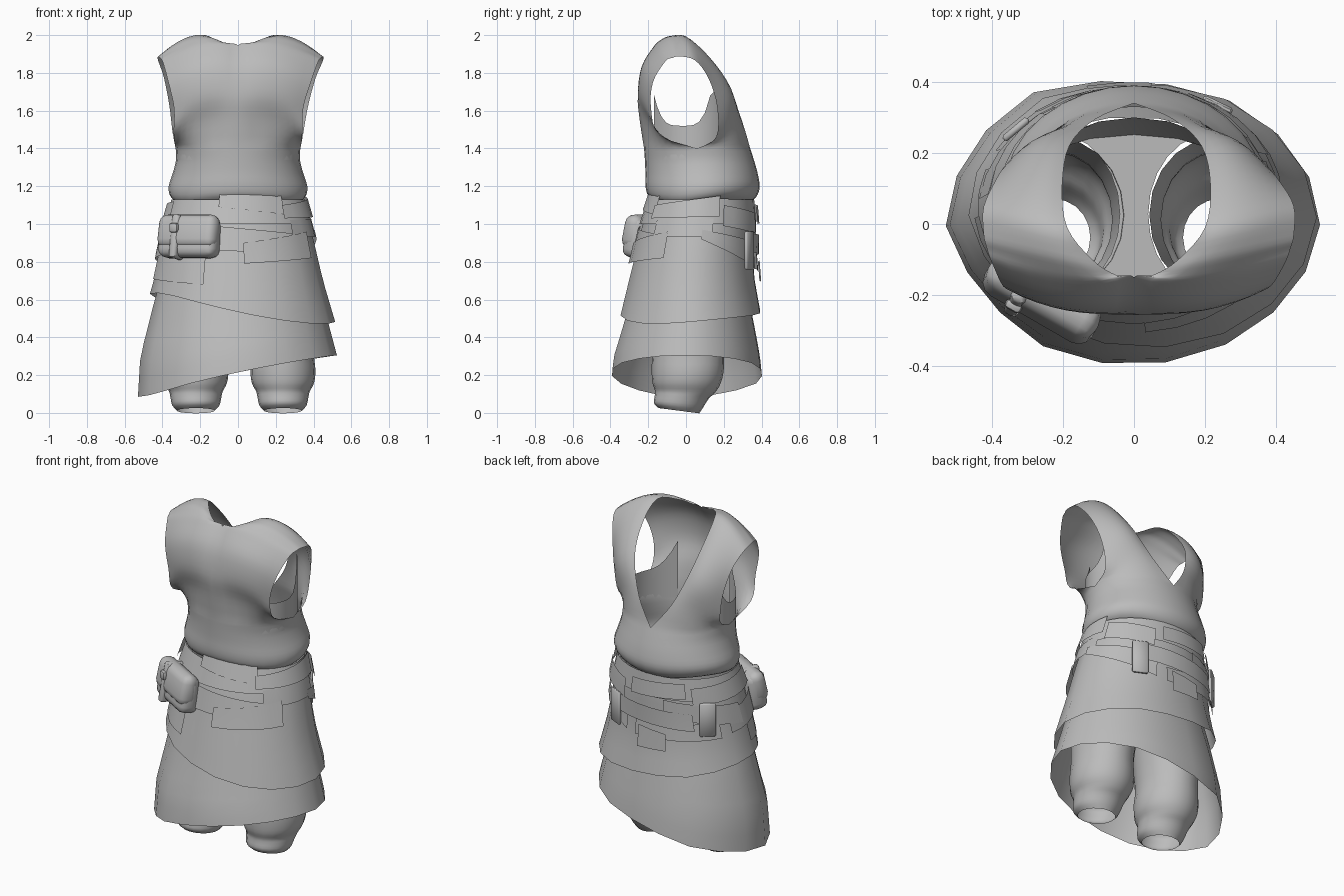
import bpy, bmesh, math
from mathutils import Vector, Matrix

if "Cube" in bpy.data.objects:
    bpy.data.objects.remove(bpy.data.objects["Cube"])

mat = bpy.data.materials.new("cloth grey")
mat.diffuse_color = (0.5, 0.5, 0.5, 1)
mat.use_nodes = True
mat.node_tree.nodes["Principled BSDF"].inputs["Base Color"].default_value = mat.diffuse_color


def finish(name, bm, angle=50):
    bmesh.ops.remove_doubles(bm, verts=bm.verts, dist=0.0005)
    me = bpy.data.meshes.new(name)
    bm.to_mesh(me)
    bm.free()
    ob = bpy.data.objects.new(name, me)
    bpy.context.collection.objects.link(ob)
    me.materials.append(mat)
    bpy.ops.object.select_all(action='DESELECT')
    bpy.context.view_layer.objects.active = ob
    ob.select_set(True)
    bpy.ops.object.shade_smooth_by_angle(angle=math.radians(angle))
    return ob


def grid(bm, rows, closed=False, flip=False):
    vs = [[bm.verts.new(p) for p in r] for r in rows]
    n = len(vs[0])
    for a, b in zip(vs, vs[1:]):
        for i in range(n if closed else n - 1):
            j = (i + 1) % n
            q = [a[i], a[j], b[j], b[i]]
            bm.faces.new(q[::-1] if flip else q)


def spline(pts, t):
    """Catmull-Rom through tuples, t from 0 to len-1."""
    i = min(int(t), len(pts) - 2)
    f = t - i
    p0, p1, p2, p3 = (pts[max(0, min(len(pts) - 1, i + k))] for k in (-1, 0, 1, 2))
    return [0.5 * (2 * b + (c - a) * f + (2 * a - 5 * b + 4 * c - d) * f * f
            + (3 * b - a - 3 * c + d) * f ** 3) for a, b, c, d in zip(p0, p1, p2, p3)]


def radii(prof, z):
    """Linear lookup of (half width, front y, back y) at height z; prof runs downward."""
    for a, b in zip(prof, prof[1:]):
        if z >= b[0] or b is prof[-1]:
            f = (a[0] - z) / (a[0] - b[0])
            return [u + (v - u) * f for u, v in zip(a[1:], b[1:])]


def oval(r, th, z, off=0.0):
    rx, yf, yb = r
    return Vector(((rx + off) * math.cos(th),
                   (yf + yb) / 2 + ((yb - yf) / 2 + off) * math.sin(th), z))


# uneven drape of the skirt cloth, one factor per 30 degrees
drape = (1.0, 1.0, 1.02, 1.0, 1.06, .99, .985, .90, .96, .98, .98, .97)


def cloth(prof, th, z, off=0.0):
    d = math.degrees(th) % 360 / 30
    i, f = int(d) % 12, d % 1
    w = drape[i] * (1 - f) + drape[(i + 1) % 12] * f
    w = 1 + (w - 1) * max(0, min(1, (1.0 - z) / .6))
    p = oval(radii(prof, z), th, z, off)
    return Vector((p.x * w, p.y * w, z))


def ring_angles(n):
    return [2 * math.pi * i / n for i in range(n)]


# lower vest with the gathered fold over the waist
fold = [(1.12, .33, -.18, .33), (1.15, .36, -.205, .37), (1.20, .367, -.215, .39),
        (1.27, .345, -.215, .38), (1.34, .328, -.218, .36), (1.40, .33, -.222, .34)]
vest = bmesh.new()
rows = []
for k in range(16):
    z, *r = spline(fold, k / 3)
    rows.append([oval(r, th, z + .012 * math.sin(3 * th) * (1 - k / 15)) for th in ring_angles(32)])
grid(vest, rows, closed=True)

# upper vest: each row runs neckline, middle, armhole from chest over shoulder to back
strap = [((0, -.222, 1.40), (.233, -.138, 1.40), (.33, .06, 1.40)),
         ((0, -.245, 1.55), (.23, -.185, 1.53), (.34, -.14, 1.47)),
         ((0, -.255, 1.68), (.2, -.24, 1.67), (.345, -.185, 1.61)),
         ((0, -.225, 1.83), (.2, -.23, 1.82), (.385, -.175, 1.75)),
         ((0, -.15, 1.945), (.2, -.17, 1.925), (.425, -.11, 1.86)),
         ((.055, -.143, 1.952), (.23, -.125, 1.965), (.44, -.07, 1.88)),
         ((.125, -.10, 1.978), (.27, -.07, 1.985), (.45, -.03, 1.887)),
         ((.2, -.01, 1.995), (.32, .02, 1.965), (.45, .05, 1.865)),
         ((.215, .11, 1.89), (.31, .14, 1.85), (.41, .12, 1.77)),
         ((.19, .22, 1.74), (.28, .235, 1.69), (.37, .165, 1.62)),
         ((.11, .295, 1.55), (.23, .26, 1.52), (.342, .16, 1.46)),
         ((0, .34, 1.40), (.233, .258, 1.40), (.33, .06, 1.40))]
for s in (1, -1):
    rows = []
    last = 4 * (len(strap) - 1)
    for k in range(last + 1):
        row = [spline([r[c] for r in strap], k / 4) for c in range(3)]
        line = []
        for i in range(9):
            u = i / 8
            w = ((1 - u) * (1 - 2 * u), 4 * u * (1 - u), u * (2 * u - 1))
            p = [sum(w[c] * row[c][a] for c in range(3)) for a in range(3)]
            if k in (0, last):      # meet the lower vest exactly
                p = oval(fold[-1][1:], (1 - u) * math.pi / 2 * (-1 if k == 0 else 1), 1.40)
            narrow = 1 - .06 * max(0, min(1, (p[2] - 1.5) / .35)) if s < 0 else 1
            line.append((s * max(p[0], 0) * narrow, p[1], p[2]))
        rows.append(line)
    grid(vest, rows, flip=s < 0)
finish("vest", vest, 70)

# inner lining that closes the lower part of each armhole
bm = bmesh.new()
for s in (1, -1):
    rows = []
    for k in range(4):
        row = []
        for i in range(15):
            a = -1.0 + 1.7 * i / 14
            p = oval((.322, -.21, .30), a, 0)
            top = 1.52 + .19 * min(1, abs((p.y + .02) / .155) ** 4)
            row.append((s * p.x, p.y, 1.34 + (top - 1.34) * k / 3))
        rows.append(row)
    grid(bm, rows, flip=s < 0)
finish("armhole_lining", bm)

# skirts with slanted hems
over = [(1.12, .345, -.195, .35), (1.0, .38, -.235, .36), (.85, .415, -.27, .355),
        (.7, .45, -.31, .365), (.47, .518, -.37, .405)]
under = [(.75, .40, -.26, .30), (.6, .445, -.30, .335), (.3, .525, -.395, .39), (.1, .537, -.42, .41)]


def skirt(name, prof, hem, n=18, steps=7):
    bm = bmesh.new()
    rows = []
    for k in range(steps + 1):
        row = []
        for th in ring_angles(n):
            z = prof[0][0] + (hem(th) - prof[0][0]) * k / steps
            row.append(cloth(prof, th, z))
        rows.append(row)
    grid(bm, rows, closed=True, flip=True)
    finish(name, bm, 45)


skirt("over_skirt", over, lambda t: .545 - .075 * math.cos(t) + .02 * math.sin(2 * t + .6))
skirt("under_skirt", under, lambda t: .205 - .01 * math.cos(2 * t) + .11 * math.cos(t))


# belts and cloth wraps: arc in degrees, (top, bottom) at each end, lift from the skirt
def wrap(name, a0, a1, start, end, lift):
    n = max(2, round(abs(a1 - a0) / 11))
    bm = bmesh.new()
    rows = []
    for v in range(3):
        row = []
        for i in range(n + 1):
            f = i / n
            zs = start[0] + (start[1] - start[0]) * v / 2
            ze = end[0] + (end[1] - end[0]) * v / 2
            z = zs + (ze - zs) * f
            row.append(cloth(over, math.radians(a0 + (a1 - a0) * f), z, lift))
        rows.append(row)
    grid(bm, rows, flip=True)
    finish(name, bm, 45)


wrap("waist_belt", 0, 360, (1.13, 1.0), (1.13, 1.0), .012)
wrap("front_belt_fold", -106, -50, (1.16, 1.09), (1.15, 1.05), .02)
wrap("side_belt_right", -52, 20, (1.10, 1.03), (1.15, 1.04), .028)
wrap("side_belt_back", 24, 68, (1.10, .99), (1.06, .95), .032)
wrap("belt_back", 75, 125, (1.09, 1.0), (1.11, 1.02), .03)
wrap("belt_left", 130, 205, (1.08, .98), (1.12, 1.02), .028)
wrap("front_sash", -125, -45, (1.0, .86), (.95, .85), .014)
wrap("front_flap", -86, -28, (.90, .79), (.96, .82), .022)
wrap("right_sash", -45, 15, (1.02, .93), (1.03, .93), .016)
wrap("right_back_sash", 5, 72, (.97, .92), (.90, .76), .02)
wrap("back_sash", 62, 128, (.95, .85), (.93, .83), .03)
wrap("back_left_sash", 105, 175, (1.0, .90), (.96, .84), .022)
wrap("back_low_wrap", 80, 150, (.84, .75), (.88, .78), .02)
wrap("back_tab", 84, 106, (.82, .69), (.80, .70), .032)
wrap("left_sash", 160, 225, (.92, .80), (1.0, .86), .02)
wrap("left_low_flap", 182, 246, (.88, .71), (.88, .68), .006)


def box(name, loc, size, yaw, bevel, seg=3, tilt=0, taper=1.0):
    bm = bmesh.new()
    bmesh.ops.create_cube(bm, size=1)
    for v in bm.verts:
        if v.co.z > 0:
            v.co.y *= taper
    bmesh.ops.scale(bm, vec=size, verts=bm.verts)
    bmesh.ops.bevel(bm, geom=bm.edges[:], offset=bevel, segments=seg, affect='EDGES', profile=.5)
    bm.transform(Matrix.Translation(loc) @ Matrix.Rotation(yaw, 4, 'Z') @ Matrix.Rotation(tilt, 4, 'X'))
    finish(name, bm, 45)


# pouch with flap, strap and knot
yaw = math.radians(-30)
side = Vector((math.cos(yaw), math.sin(yaw), 0))
out = Vector((math.sin(yaw), -math.cos(yaw), 0))
c = Vector((-.255, -.205, .93))
box("pouch", c, (.345, .125, .22), yaw, .045, tilt=-.15, taper=.75)
box("pouch_flap", c + out * .008 + Vector((0, 0, .03)), (.35, .122, .18), yaw, .045, tilt=-.15, taper=.8)
box("pouch_strap", c + out * .01 - side * .06, (.045, .137, .235), yaw, .015, 2, tilt=-.15, taper=.85)
box("strap_knot", c + out * .064 - side * .06 + Vector((0, 0, .05)), (.05, .03, .05), yaw, .012, 2)

# buckle plates at the back
for name, deg, z, h in (("back_buckle", 58, .86, .20), ("left_buckle", 140, .90, .20)):
    p = cloth(over, math.radians(deg), z, .03)
    box(name, p, (.09, .02, h), math.radians(deg - 90) * .8, .006, 1)

# trouser legs with gathered cuffs: z, centre x, half width, front y, back y
leg = [(.012, .235, .10, -.145, .07), (.04, .235, .125, -.17, .09), (.085, .235, .135, -.165, .12),
       (.115, .235, .142, -.165, .155), (.16, .235, .165, -.178, .185), (.23, .235, .172, -.182, .2),
       (.34, .235, .162, -.18, .205), (.62, .22, .18, -.19, .24)]
bm = bmesh.new()
for s in (1, -1):
    rows = []
    for k in range(22):
        z, cx, rx, yf, yb = spline(leg, k / 3)
        row = []
        for th in ring_angles(20):
            p = oval((rx, yf, yb), th, z)
            p.z -= max(0, 1 - k / 12) * .13 * (p.y + .04)   # cuffs dip toward the back
            row.append((s * (p.x + cx) + (.012 if s < 0 else .003), p.y, p.z))
        rows.append(row)
    grid(bm, rows, closed=True, flip=s < 0)
finish("trouser_legs", bm, 60)

# trouser seat: saddle filling the space between the legs, and the hip wall
bm = bmesh.new()
rows = []
for i in range(13):
    f = -math.cos(math.pi * i / 12)
    w = .225 - .185 * math.sqrt(max(0, 1 - f * f))
    rows.append([(-w, .028 + .228 * f, .61), (w, .028 + .228 * f, .61)])
grid(bm, rows, flip=True)
grid(bm, [[oval(r, th, z) for th in ring_angles(20)]
          for z, *r in ((.6, .4, -.2, .25), (.85, .37, -.2, .29), (1.05, .32, -.17, .3))], closed=True)
finish("trouser_seat", bm, 45)
